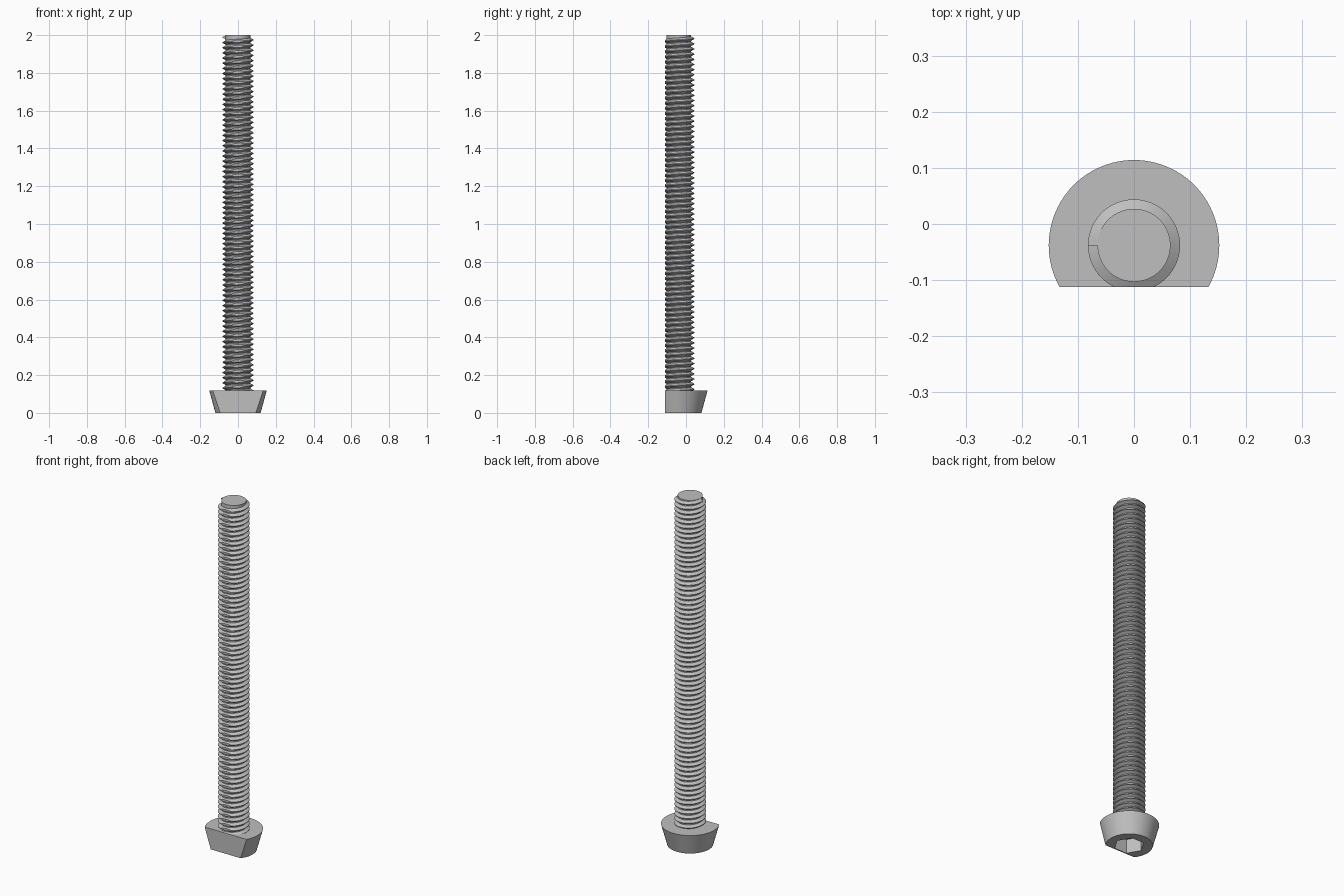
import bpy, bmesh, math
from mathutils import Vector

AXIS_Y = -0.038      # the shaft axis sits forward of the centre
FLAT_Y = -0.112      # plane that trims head and thread
HEAD_TOP = 0.118
CORE_R, CREST_R = 0.065, 0.082
PITCH = 0.0273
STEPS = 64           # segments per thread turn

if "Cube" in bpy.data.objects:
    bpy.data.objects.remove(bpy.data.objects["Cube"], do_unlink=True)

steel = bpy.data.materials.new("grey steel")
steel.use_nodes = True
grey = (0.52, 0.52, 0.52, 1)
steel.diffuse_color = grey
steel.node_tree.nodes["Principled BSDF"].inputs["Base Color"].default_value = grey


def finish(bm, name):
    bmesh.ops.recalc_face_normals(bm, faces=bm.faces[:])
    mesh = bpy.data.meshes.new(name)
    bm.to_mesh(mesh)
    bm.free()
    mesh.materials.append(steel)
    ob = bpy.data.objects.new(name, mesh)
    bpy.context.collection.objects.link(ob)
    return ob


def cone(bm, sides, r_low, r_high, z_low, z_high):
    made = bmesh.ops.create_cone(bm, cap_ends=True, segments=sides, radius1=r_low,
                                 radius2=r_high, depth=z_high - z_low)
    bmesh.ops.translate(bm, verts=made["verts"],
                        vec=Vector((0, AXIS_Y, (z_low + z_high) / 2)))


def trim_front(bm):
    cut = bmesh.ops.bisect_plane(bm, geom=bm.verts[:] + bm.edges[:] + bm.faces[:],
                                 dist=1e-6, plane_co=(0, FLAT_Y, 0),
                                 plane_no=(0, -1, 0), clear_outer=True)
    edges = [e for e in cut["geom_cut"] if isinstance(e, bmesh.types.BMEdge)]
    bmesh.ops.holes_fill(bm, edges=edges, sides=0)


def select_only(ob):
    bpy.ops.object.select_all(action="DESELECT")
    ob.select_set(True)
    bpy.context.view_layer.objects.active = ob


# Tapered head with one flat side
bm = bmesh.new()
cone(bm, 96, 0.12, 0.152, 0, HEAD_TOP)
trim_front(bm)
head = finish(bm, "head")

# Hexagonal drive socket, corners pointing sideways
bm = bmesh.new()
for z in (-0.05, 0.08):
    ring = [bm.verts.new((0.078 * math.cos(k * math.pi / 3),
                          AXIS_Y + 0.078 * math.sin(k * math.pi / 3), z)) for k in range(6)]
    bm.faces.new(ring)
bm.verts.ensure_lookup_table()
for k in range(6):
    n = (k + 1) % 6
    bm.faces.new([bm.verts[i] for i in (k, n, n + 6, k + 6)])
cutter = finish(bm, "socket_cutter")
cutter.hide_render = True
select_only(head)
mod = head.modifiers.new("socket", "BOOLEAN")
mod.operation = "DIFFERENCE"
mod.solver = "EXACT"
mod.object = cutter
bpy.ops.object.modifier_apply(modifier=mod.name)
bpy.data.objects.remove(cutter, do_unlink=True)

# Plain core of the shaft
bm = bmesh.new()
cone(bm, 64, CORE_R, CORE_R, HEAD_TOP - 0.01, 2)
core = finish(bm, "shaft_core")

# Helical thread ridge: (height in pitches, radius), root edge to root edge
profile = ((-0.44, CORE_R - 0.001), (-0.06, CREST_R),
           (0.06, CREST_R), (0.44, CORE_R - 0.001))
bm = bmesh.new()
z_end = 2 - 0.44 * PITCH
turns = (z_end - HEAD_TOP + 0.3 * PITCH) / PITCH
count = int(turns * STEPS)
previous = None
for s in range(count + 1):
    back = (count - s) / STEPS
    angle = math.pi - back * math.tau
    section = [bm.verts.new((r * math.cos(angle), AXIS_Y + r * math.sin(angle),
                             z_end + (dz - back) * PITCH)) for dz, r in profile]
    if previous:
        for j in range(4):
            n = (j + 1) % 4
            bm.faces.new((previous[j], previous[n], section[n], section[j]))
    if s in (0, count):
        bm.faces.new(section)
    previous = section
trim_front(bm)
thread = finish(bm, "shaft_thread")

# Smooth round surfaces, keep edges crisp
for part in (head, core, thread):
    select_only(part)
    bpy.ops.object.shade_smooth_by_angle(angle=math.radians(30))
